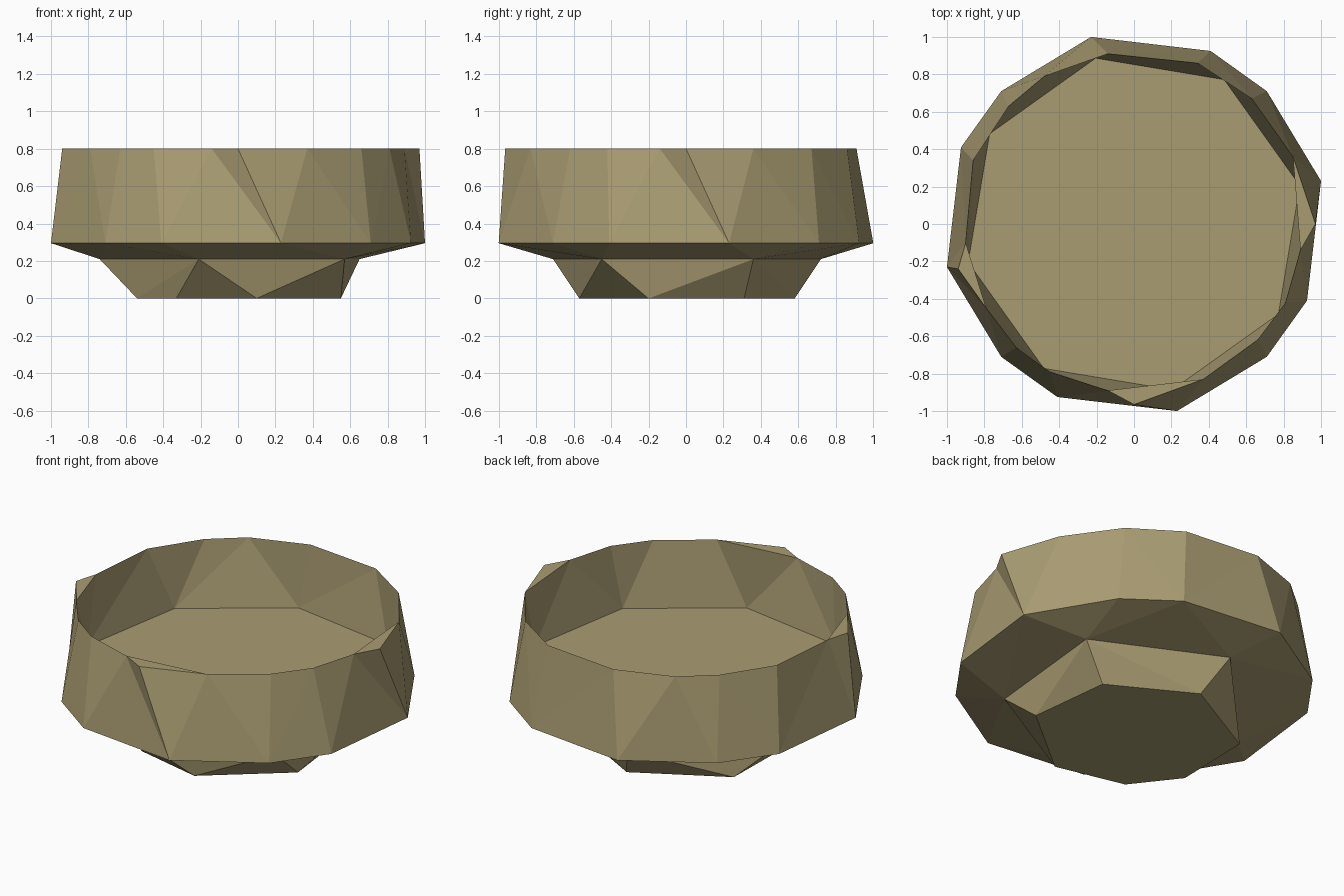
import bpy, bmesh, math

if "Cube" in bpy.data.objects:
    bpy.data.objects.remove(bpy.data.objects["Cube"])

clay = bpy.data.materials.new("olive_clay")
clay.diffuse_color = (0.40, 0.335, 0.17, 1)
clay.use_nodes = True
clay.node_tree.nodes["Principled BSDF"].inputs["Base Color"].default_value = clay.diffuse_color


def angle(p):
    return math.atan2(p[1], p[0]) % math.tau


def polar(r, start, n):
    return [(r * math.cos(math.radians(start + 360 * i / n)),
             r * math.sin(math.radians(start + 360 * i / n))) for i in range(n)]


def ring(bm, pts, z):
    return [bm.verts.new((x, y, z)) for x, y in sorted(pts, key=angle)]


def bridge(bm, a, b):
    """Zigzag triangles between two rings, each sorted by angle."""
    def ang(r, i):
        return angle(r[i % len(r)].co) + math.tau * (i // len(r))
    i = j = 0
    while i < len(a) or j < len(b):
        step_a = ang(a, i) + ang(a, i + 1) < ang(b, j) + ang(b, j + 1)
        if j == len(b) or (i < len(a) and step_a):
            bm.faces.new((a[i], a[(i + 1) % len(a)], b[j % len(b)]))
            i += 1
        else:
            bm.faces.new((b[j], a[i % len(a)], b[(j + 1) % len(b)]))
            j += 1


def finish(bm, name):
    bmesh.ops.recalc_face_normals(bm, faces=bm.faces[:])
    me = bpy.data.meshes.new(name)
    bm.to_mesh(me)
    bm.free()
    me.materials.append(clay)
    bpy.context.collection.objects.link(bpy.data.objects.new(name, me))


bm = bmesh.new()

# foot: seven-sided base rising to a five-sided neck
base = ring(bm, [(.55, -.2), (.49, .31), (0, .58), (-.53, .29),
                 (-.54, -.2), (-.33, -.47), (.1, -.57)], 0)
neck = ring(bm, [(.57, -.45), (.65, .36), (-.1, .72), (-.74, .02), (-.21, -.71)], .21)
bm.faces.new(base)
bridge(bm, base, neck)

# belly: widest ring, three corners repeated by quarter turns
corners = [(1, .23), (.71, .71), (.41, .925)]
belly_pts = []
for _ in range(4):
    belly_pts += corners
    corners = [(-y, x) for x, y in corners]
belly = ring(bm, belly_pts, .295)
bridge(bm, neck, belly)

# rim: chipped edge with three flat outward points
lip = ring(bm, [(.89, -.14), (.85, .36), (.63, .67), (.34, .86), (-.14, .91),
                (-.48, .79), (-.67, .63), (-.86, .34), (-.90, -.1), (-.79, -.45),
                (-.63, -.66), (-.45, -.79), (-.14, -.89), (.37, -.83),
                (.66, -.62), (.81, -.42)], .8)
points = ring(bm, [(.97, 0), (-.94, -.24), (0, -.965)], .8)
outer = sorted(lip + points, key=lambda v: angle(v.co))
for p in points:
    k = outer.index(p)
    bm.faces.new((outer[k - 1], p, outer[(k + 1) % len(outer)]))
bridge(bm, belly, outer)

# inside wall and eight-sided floor
floor = ring(bm, polar(.91, 13, 8), .4)
bridge(bm, floor, lip)
bm.faces.new(floor)

finish(bm, "faceted_bowl")
